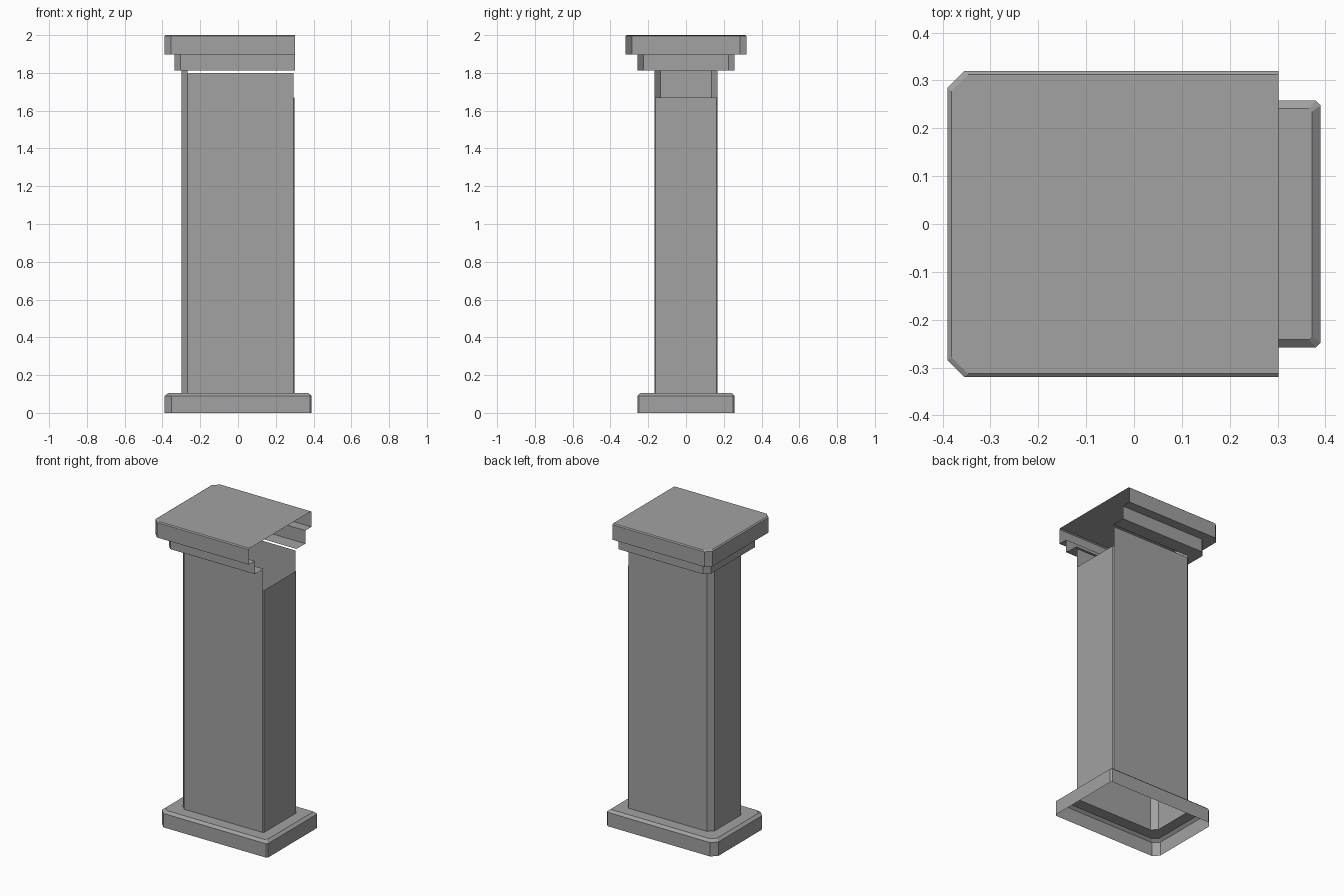
import bpy
import bmesh

cube = bpy.data.objects.get("Cube")
if cube:
    bpy.data.objects.remove(cube, do_unlink=True)

# One plain stone colour
stone = bpy.data.materials.new("grey_stone")
stone.use_nodes = True
colour = (0.36, 0.36, 0.36, 1)
stone.diffuse_color = colour
stone.node_tree.nodes["Principled BSDF"].inputs["Base Color"].default_value = colour


def outline(z, x0, x1, y, left_cut, right_cut=0.0, is_open=False):
    """Rectangle with cut corners, counter-clockwise from the back right."""
    pts = [(x1 - right_cut, y), (x0 + left_cut, y), (x0, y - left_cut),
           (x0, left_cut - y), (x0 + left_cut, -y), (x1 - right_cut, -y)]
    if not is_open:
        pts += [(x1, right_cut - y), (x1, y - right_cut)]
    return [(px, py, z) for px, py in pts]


def finish(name, bm):
    bmesh.ops.remove_doubles(bm, verts=bm.verts, dist=0.0001)
    mesh = bpy.data.meshes.new(name)
    bm.to_mesh(mesh)
    bm.free()
    mesh.materials.append(stone)
    obj = bpy.data.objects.new(name, mesh)
    bpy.context.collection.objects.link(obj)
    return obj


def loft(name, rings, closed=True, fill_top=False):
    """Join outlines, listed from the bottom up, into a thin shell."""
    bm = bmesh.new()
    rows = [[bm.verts.new(p) for p in ring] for ring in rings]
    count = len(rows[0])
    for low, high in zip(rows, rows[1:]):
        for i in range(count if closed else count - 1):
            j = (i + 1) % count
            bm.faces.new((low[i], low[j], high[j], high[i]))
    if fill_top:
        bm.faces.new(rows[-1])
    return finish(name, bm)


SHAFT = dict(x0=-0.30, x1=0.30, y=0.168, left_cut=0.033)
BASE_TOP, SHAFT_TOP, LEDGE, STEP = 0.105, 1.80, 1.812, 1.897

# Hollow base with a sloped upper edge and a ledge running in to the shaft
loft("base", [
    outline(0, -0.388, 0.39, 0.258, 0.035, 0.01),
    outline(0.09, -0.388, 0.39, 0.258, 0.035, 0.01),
    outline(BASE_TOP, -0.37, 0.372, 0.241, 0.03, 0.006),
    outline(BASE_TOP, **SHAFT, right_cut=0.006),
])

# Hollow shaft: panels of differing height leave the right side open at the top
bm = bmesh.new()
ring = outline(BASE_TOP, **SHAFT, right_cut=0.006)
heights = [SHAFT_TOP, LEDGE, LEDGE, LEDGE, SHAFT_TOP, 1.67, 1.67, 1.67]
for i, top in enumerate(heights):
    a, b = ring[i], ring[(i + 1) % len(ring)]
    corners = (a, b, (b[0], b[1], top), (a[0], a[1], top))
    bm.faces.new([bm.verts.new(p) for p in corners])
finish("shaft", bm)

# Stepped cap shell, open on the right side
loft("cap", [
    outline(LEDGE, **SHAFT, is_open=True),
    outline(LEDGE, -0.337, 0.302, 0.258, 0.033, is_open=True),
    outline(STEP, -0.337, 0.302, 0.258, 0.033, is_open=True),
    outline(STEP, -0.39, 0.302, 0.32, 0.035, is_open=True),
    outline(1.994, -0.39, 0.302, 0.32, 0.035, is_open=True),
    outline(2.0, -0.382, 0.302, 0.313, 0.035, is_open=True),
], closed=False, fill_top=True)
